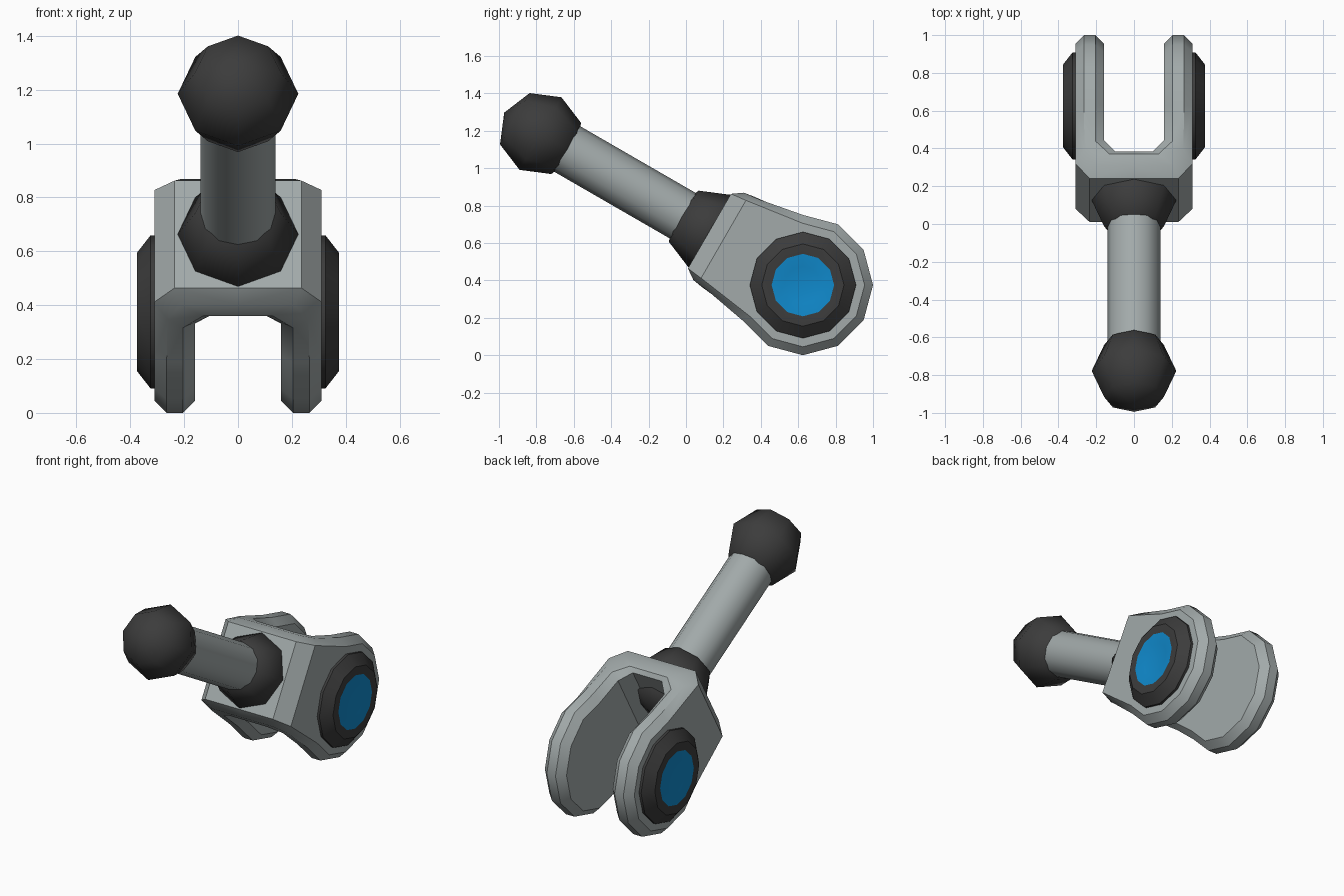
import bpy, bmesh, math
from math import sin, cos, pi, radians

if "Cube" in bpy.data.objects:
    bpy.data.objects.remove(bpy.data.objects["Cube"])

C30, S30 = cos(radians(30)), 0.5

def mat(name, col):
    m = bpy.data.materials.new(name)
    m.diffuse_color = (*col, 1)
    m.use_nodes = True
    m.node_tree.nodes["Principled BSDF"].inputs["Base Color"].default_value = m.diffuse_color
    return m

GREY = mat("light grey metal", (0.36, 0.40, 0.40))
DARK = mat("dark rubber", (0.045, 0.045, 0.045))
BLUE = mat("blue cap", (0.005, 0.25, 0.60))

def world(x, u, v):
    """Tilted frame: u runs along the rod from the pivot, v is across it."""
    return (x, 0.625 - C30 * u + S30 * v, 0.375 + S30 * u + C30 * v)

def finish(name, bm, mats, angle):
    bmesh.ops.remove_doubles(bm, verts=bm.verts, dist=1e-5)
    bmesh.ops.recalc_face_normals(bm, faces=bm.faces)
    me = bpy.data.meshes.new(name)
    bm.to_mesh(me)
    bm.free()
    for m in mats:
        me.materials.append(m)
    ob = bpy.data.objects.new(name, me)
    bpy.context.collection.objects.link(ob)
    bpy.ops.object.select_all(action='DESELECT')
    ob.select_set(True)
    bpy.context.view_layer.objects.active = ob
    bpy.ops.object.shade_smooth_by_angle(angle=radians(angle))
    return ob

def add_face(bm, pts, mi=0):
    uniq = []
    for p in pts:
        if all(math.dist(p, q) > 1e-5 for q in uniq):
            uniq.append(p)
    if len(uniq) > 2:
        bm.faces.new([bm.verts.new(world(*p)) for p in uniq]).material_index = mi

def lathe(name, profile, along, segs, mats, angle, slots=None):
    """Revolve (position, radius) points about the rod (u) or the pivot (x)."""
    bm = bmesh.new()
    def pt(a, r, i):
        t = 2 * pi * (i % segs) / segs
        return (r * cos(t), a, r * sin(t)) if along == 'u' else (a, r * cos(t), r * sin(t))
    for k, ((a, r), (b, s)) in enumerate(zip(profile, profile[1:])):
        for i in range(segs):
            add_face(bm, [pt(a, r, i), pt(b, s, i), pt(b, s, i + 1), pt(a, r, i + 1)],
                     slots[k] if slots else 0)
    return finish(name, bm, mats, angle)

# Fork: chamfered band swept round a U; each station is outer, two ridges, inner (x, u, half height)
R, K = 0.375, 0.88
stations = []
for deg in (180, 150, 120, 90, 60):
    u, h = R * cos(radians(deg)), R * sin(radians(deg))
    stations.append([(0.31, u * K, h * K), (0.265, u, h), (0.205, u, h), (0.16, u * K, h * K)])
stations.append([(0.31, 0.49, 0.24), (0.262, 0.43, 0.28), (0.205, 0.38, 0.288), (0.16, 0.355, 0.255)])
base = [(0.235, 0.577, 0.23), (0.21, 0.52, 0.27), (0.13, 0.455, 0.28), (0.10, 0.43, 0.262)]
stations.append(base)
stations.append([(0, u, h) for _, u, h in base])

bm = bmesh.new()
for side in (1, -1):
    for s, t in zip(stations, stations[1:]):
        def pt(st, j, up):
            x, u, h = st[j]
            return (side * x, u, up * h)
        for up in (1, -1):
            for j in range(3):
                add_face(bm, [pt(s, j, up), pt(s, j + 1, up), pt(t, j + 1, up), pt(t, j, up)])
        for j in (0, 3):
            add_face(bm, [pt(s, j, 1), pt(t, j, 1), pt(t, j, -1), pt(s, j, -1)])
finish("fork", bm, [GREY], 35)

# Pivot caps: chamfered dark ring with a dished blue centre
for side, label in ((1, "right"), (-1, "left")):
    prof = [(0.29, 0.284), (0.325, 0.284), (0.375, 0.22), (0.375, 0.167),
            (0.362, 0.10), (0.357, 0)]
    lathe(label + "_pivot_cap", [(side * a, r) for a, r in prof], 'x', 12,
          [DARK, BLUE], 35, [0, 0, 0, 1, 1])

# Rod between the balls
lathe("rod", [(0.50, 0), (0.50, 0.14), (1.62, 0.14), (1.62, 0)], 'u', 12, [GREY], 35)

# Base ball joint (sunk into the fork) and end knob
for name, centre in (("base_ball", 0.577), ("end_knob", 1.62)):
    arc = [(centre - 0.224 * cos(pi * i / 4), 0.224 * sin(pi * i / 4)) for i in range(5)]
    lathe(name, arc, 'u', 8, [DARK], 80)
